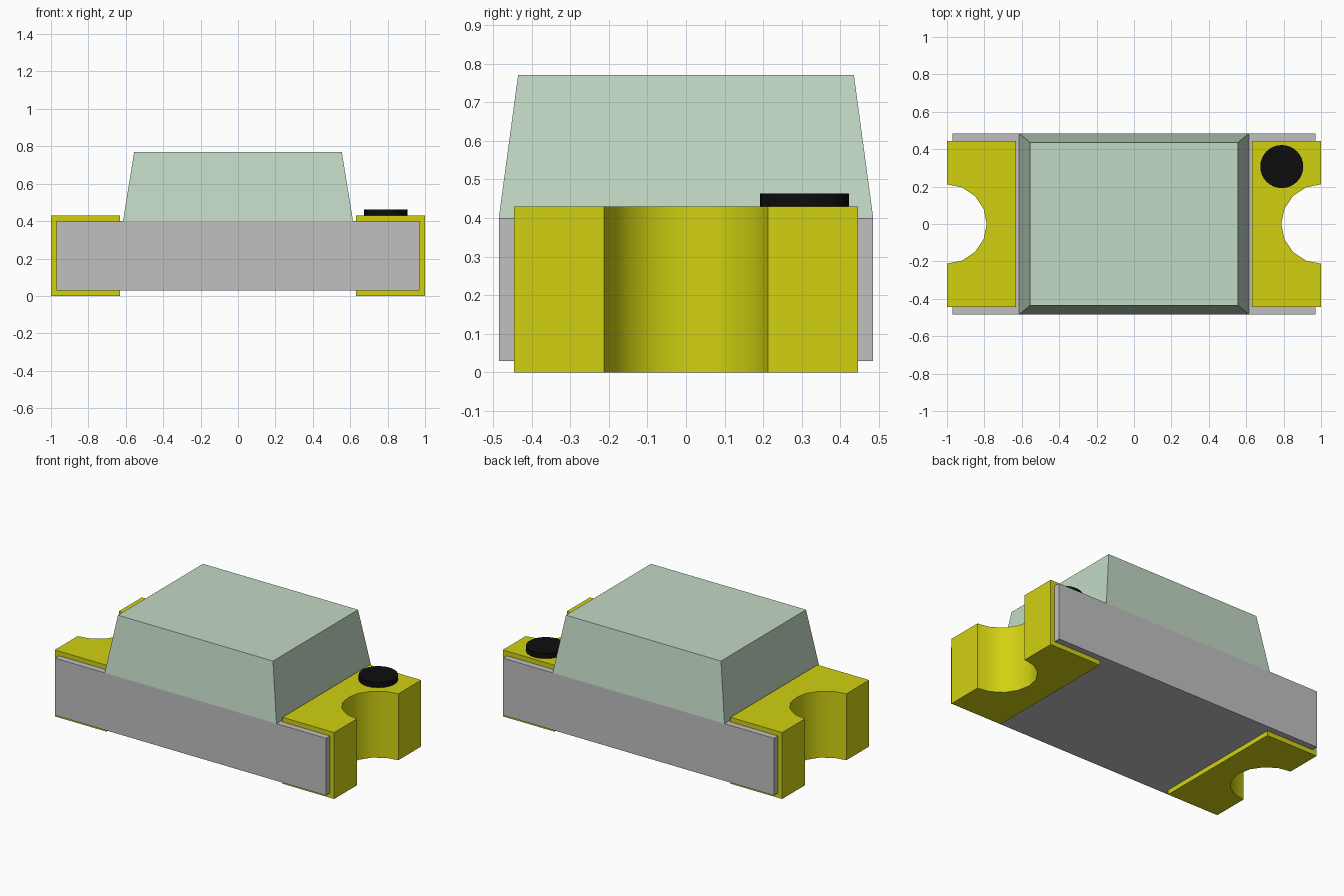
import bpy
import bmesh
import math

old = bpy.data.objects.get("Cube")
if old:
    bpy.data.objects.remove(old, do_unlink=True)


def material(name, rgb):
    m = bpy.data.materials.new(name)
    m.use_nodes = True
    m.diffuse_color = (*rgb, 1)
    bsdf = next(n for n in m.node_tree.nodes if n.type == 'BSDF_PRINCIPLED')
    bsdf.inputs["Base Color"].default_value = (*rgb, 1)
    bsdf.inputs["Roughness"].default_value = 0.6
    return m


GREY = material("board grey", (0.53, 0.53, 0.53))
GOLD = material("contact yellow", (0.64, 0.64, 0.006))
LENS = material("lens pale green", (0.54, 0.69, 0.56))
BLACK = material("marker black", (0.004, 0.004, 0.004))


def prism(name, outline, z0, z1, mat, top_scale=(1, 1)):
    """Extrude an xy outline from z0 to z1, optionally tapering the top."""
    bm = bmesh.new()
    base = bm.faces.new([bm.verts.new((x, y, z0)) for x, y in outline])
    ext = bmesh.ops.extrude_face_region(bm, geom=[base], use_keep_orig=True)
    for v in ext["geom"]:
        if isinstance(v, bmesh.types.BMVert):
            v.co = (v.co.x * top_scale[0], v.co.y * top_scale[1], z1)
    bmesh.ops.recalc_face_normals(bm, faces=bm.faces[:])
    me = bpy.data.meshes.new(name)
    bm.to_mesh(me)
    bm.free()
    me.materials.append(mat)
    ob = bpy.data.objects.new(name, me)
    bpy.context.collection.objects.link(ob)
    return ob


def smooth(ob):
    bpy.ops.object.select_all(action='DESELECT')
    ob.select_set(True)
    bpy.context.view_layer.objects.active = ob
    bpy.ops.object.shade_smooth_by_angle(angle=math.radians(35))


# Board, recessed at both ends to clear the contact notches
half = [(0.97, -0.485), (0.97, -0.25), (0.75, -0.25),
        (0.75, 0.25), (0.97, 0.25), (0.97, 0.485)]
prism("board", half + [(-x, -y) for x, y in half], 0.03, 0.40, GREY)

# Tapered lens block
prism("lens", [(-0.615, -0.485), (0.615, -0.485), (0.615, 0.485), (-0.615, 0.485)],
      0.40, 0.77, LENS, (0.555 / 0.615, 0.435 / 0.485))

# End contacts with half-round notches
R = 0.212
notch = [(1 - R * math.sin(a), -R * math.cos(a))
         for a in (math.pi * i / 8 for i in range(9))]
pad = [(0.63, -0.445), (1, -0.445)] + notch + [(1, 0.445), (0.63, 0.445)]
for name, s in (("left_contact", 1), ("right_contact", -1)):
    smooth(prism(name, [(s * x, y) for x, y in pad], 0, 0.43, GOLD))

# Round polarity marker
ring = [(0.79 + 0.115 * math.cos(2 * math.pi * i / 32),
         0.307 + 0.115 * math.sin(2 * math.pi * i / 32)) for i in range(32)]
smooth(prism("polarity_marker", ring, 0.43, 0.463, BLACK))
